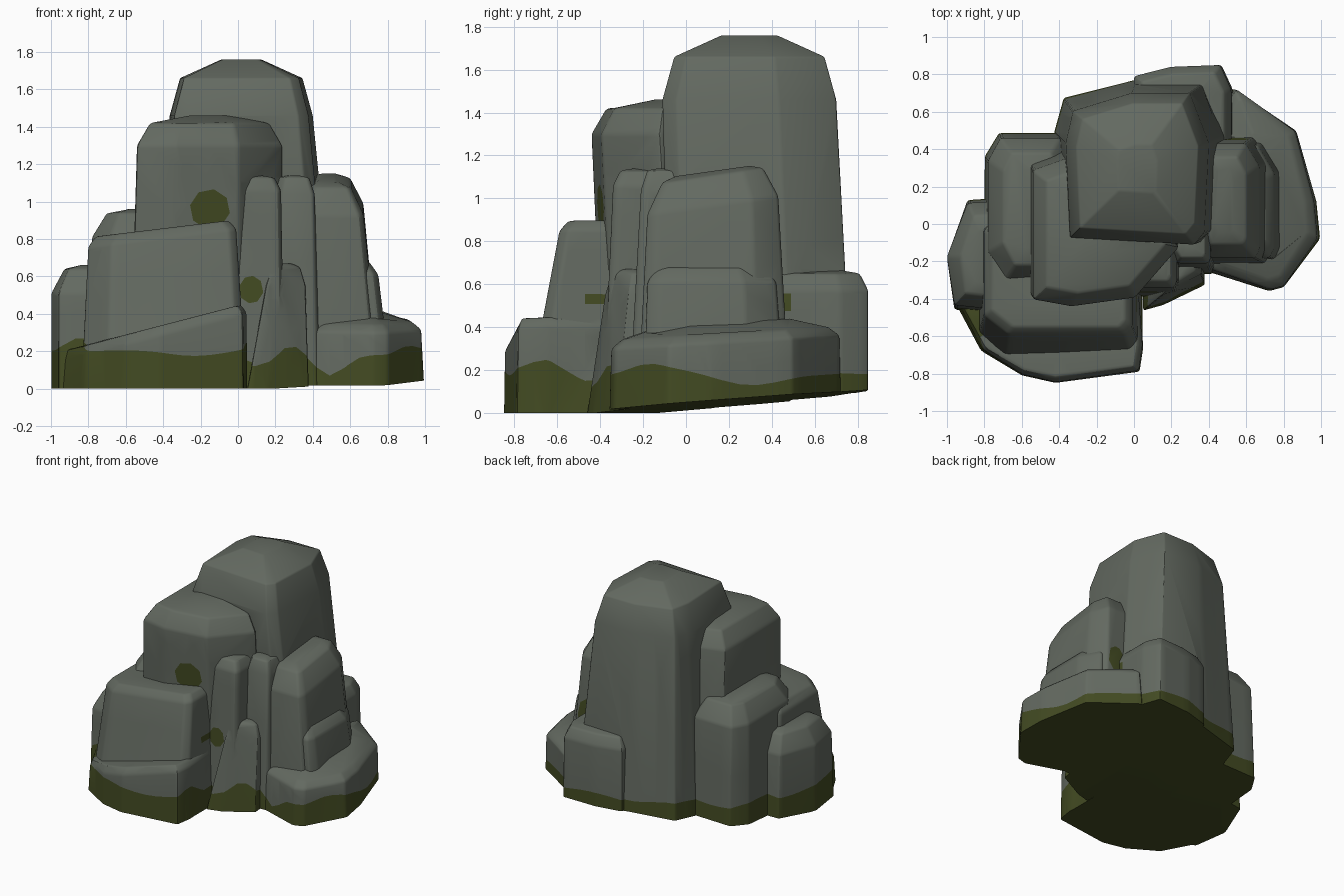
import bpy, bmesh, math
from mathutils import Vector

if "Cube" in bpy.data.objects:
    bpy.data.objects.remove(bpy.data.objects["Cube"])


def material(name, rgb):
    m = bpy.data.materials.new(name)
    m.diffuse_color = (*rgb, 1)
    m.use_nodes = True
    m.node_tree.nodes["Principled BSDF"].inputs["Base Color"].default_value = m.diffuse_color
    return m


stone = material("grey_green_stone", (0.125, 0.142, 0.118))
moss = material("dark_moss", (0.055, 0.069, 0.016))
parts = []


def chamfered(x0, x1, y0, y1, c=0.2):
    """Rectangle outline with cut corners, each cut a little uneven."""
    w, d = (x1 - x0) * c, (y1 - y0) * c
    return [(x0 + w, y0), (x1 - w * 0.3, y0), (x1, y0 + d * 0.4), (x1, y1 - d),
            (x1 - w, y1), (x0 + w * 0.7, y1), (x0, y1 - d * 0.8), (x0, y0 + d)]


def boulder(name, base, top, z, drop=0.08, inset=0.05, crown=0.02, slope=(0, 0), bevel=0.014):
    """Convex stone: base outline, tapered to the top box at z - drop, then a chamfer and a crown."""
    xs, ys = [p[0] for p in base], [p[1] for p in base]
    x0, y0, w, d = min(xs), min(ys), max(xs) - min(xs), max(ys) - min(ys)
    X0, X1, Y0, Y1 = top

    def ring(k):
        return [(X0 + k + (x - x0) / w * (X1 - X0 - 2 * k),
                 Y0 + k + (y - y0) / d * (Y1 - Y0 - 2 * k)) for x, y in base]
    bm = bmesh.new()
    for x, y in base:
        bm.verts.new((x, y, -0.05))
    small = min(X1 - X0, Y1 - Y0)
    for k, h in ((0, z - drop), (inset, z), (max(inset, small * 0.36), z + crown)):
        for x, y in ring(k):
            bm.verts.new((x, y, h + slope[0] * x + slope[1] * y))
    bmesh.ops.convex_hull(bm, input=bm.verts)
    bmesh.ops.delete(bm, geom=[v for v in bm.verts if not v.link_faces], context='VERTS')
    bmesh.ops.dissolve_limit(bm, angle_limit=math.radians(6), verts=bm.verts, edges=bm.edges)
    bmesh.ops.recalc_face_normals(bm, faces=bm.faces)
    me = bpy.data.meshes.new(name)
    bm.to_mesh(me)
    bm.free()
    ob = bpy.data.objects.new(name, me)
    bpy.context.collection.objects.link(ob)
    b = ob.modifiers.new("bevel", 'BEVEL')
    b.width, b.segments = bevel, 2
    b.limit_method, b.angle_limit = 'ANGLE', math.radians(20)
    parts.append(ob)


# tall summit and the shoulder tower to its left
boulder("summit", [(-0.4, -0.03), (0.45, -0.07), (0.52, 0.0), (0.55, 0.5), (0.42, 0.78), (0.02, 0.78), (-0.38, 0.68), (-0.43, 0.5)],
        (-0.365, 0.4, -0.11, 0.7), 1.66, 0.2, 0.055, 0.1)
boulder("shoulder", [(-0.58, -0.34), (-0.36, -0.38), (0.0, -0.33), (0.25, -0.04), (-0.3, 0.5), (-0.58, 0.4)],
        (-0.54, 0.24, -0.44, 0.38), 1.42, 0.12, 0.07, 0.04)

# left side blocks
boulder("left_block", chamfered(-0.84, 0.05, -0.76, 0.1, 0.16), (-0.8, -0.01, -0.59, 0.05), 0.905, 0.05, 0.04, 0.01, (0.12, 0))
boulder("left_rear_slab", chamfered(-0.8, -0.25, -0.3, 0.49), (-0.78, -0.3, -0.3, 0.46), 0.94, 0.13, 0.08)
boulder("far_left_block", [(-0.96, -0.46), (-0.6, -0.5), (-0.6, 0.15), (-0.89, 0.13), (-1.0, -0.18)],
        (-1.0, -0.6, -0.47, 0.13), 0.64, 0.13, 0.07)

# low ledges around the foot
boulder("front_ledge", [(-0.97, -0.4), (-0.82, -0.68), (-0.6, -0.81), (-0.42, -0.85), (0.03, -0.79), (0.05, -0.66), (0.03, -0.4)],
        (-0.96, 0.045, -0.845, -0.38), 0.445, 0.05, 0.03, 0, (0.26, 0))
boulder("right_ledge", [(0.37, -0.25), (0.72, -0.36), (0.8, -0.34), (1.0, -0.08), (0.98, 0.12), (0.87, 0.5), (0.52, 0.73), (0.3, 0.4)],
        (0.35, 0.98, -0.35, 0.72), 0.36, 0.04, 0.05, 0.05, (0, 0.06))
boulder("back_block", [(0.0, 0.4), (0.53, 0.4), (0.53, 0.72), (0.47, 0.85), (0.2, 0.84), (0.0, 0.79)],
        (0.0, 0.52, 0.4, 0.85), 0.65, 0.08, 0.04)

# right tower with its flared foot
boulder("right_tower", chamfered(0.28, 0.77, -0.23, 0.49), (0.3, 0.67, -0.18, 0.43), 1.09, 0.14, 0.07, 0.02, (0, 0.14))
boulder("right_step", chamfered(0.42, 0.83, -0.2, 0.47, 0.25), (0.4, 0.75, -0.18, 0.42), 0.68, 0.07, 0.05)

# narrow pillars in the front cleft
boulder("middle_pillar", chamfered(-0.05, 0.25, -0.39, 0.1), (-0.05, 0.23, -0.34, 0.1), 1.13, 0.07, 0.035, 0.01)
boulder("inner_pillar", chamfered(0.18, 0.44, -0.27, 0.1), (0.19, 0.41, -0.21, 0.1), 1.13, 0.09, 0.03, 0.01)
boulder("low_pillar", [(0.04, -0.47), (0.15, -0.44), (0.38, -0.33), (0.38, 0.0), (0.04, 0.0)],
        (0.15, 0.36, -0.38, 0.0), 0.65, 0.1, 0.03)

# fuse everything into one rock
rock = parts[0]
for p in parts[1:]:
    m = rock.modifiers.new(p.name, 'BOOLEAN')
    m.operation, m.object, m.solver = 'UNION', p, 'EXACT'
dg = bpy.context.evaluated_depsgraph_get()
me = bpy.data.meshes.new_from_object(rock.evaluated_get(dg))
for p in parts:
    bpy.data.objects.remove(p)
rock = bpy.data.objects.new("rock_outcrop", me)
bpy.context.collection.objects.link(rock)
me.materials.clear()
me.materials.append(stone)
me.materials.append(moss)

bm = bmesh.new()
bm.from_mesh(me)


def cut(co, no, faces=None, remove=False):
    fs = list(bm.faces) if faces is None else faces
    geom = fs + list({e for f in fs for e in f.edges}) + list({v for f in fs for v in f.verts})
    return bmesh.ops.bisect_plane(bm, geom=geom, dist=1e-5, plane_co=co, plane_no=no, clear_inner=remove)


# flat underside: level in front, rising gently toward the back
for co, no in (((0, 0, 0), (0, 0, 1)), ((0, 0, 0.03), (-0.02, -0.08, 1))):
    rim = [e for e in cut(co, no, remove=True)["geom_cut"] if isinstance(e, bmesh.types.BMEdge)]
    bmesh.ops.holes_fill(bm, edges=[e for e in rim if e.is_boundary], sides=0)
bm.normal_update()


# wavy moss line around the foot, with local rises and dips
def tide(v):
    def bump(x, y, r):
        return math.exp(-((v.x - x) ** 2 + (v.y - y) ** 2) / r ** 2)
    return (0.19 + 0.015 * math.sin(9 * v.x + 7 * v.y) - 0.14 * bump(0.5, -0.25, 0.12) - 0.06 * bump(0.1, -0.45, 0.1)
            + 0.08 * bump(-0.85, -0.5, 0.1) + 0.06 * bump(0.1, -0.66, 0.1) - 0.05 * bump(0.95, 0.3, 0.2)
            + 0.05 * bump(0.29, -0.38, 0.07) + 0.03 * bump(0.9, -0.2, 0.15))


def low_walls():
    return [f for f in bm.faces if min(v.co.z for v in f.verts) < 0.33 and f.normal.z > -0.9]


for i in range(-12, 13):
    cut((i * 0.08 + 0.01, 0, 0), (1, 0, 0), low_walls())
    cut((0, i * 0.08 + 0.01, 0), (0, 1, 0), low_walls())
for v in bm.verts:
    v.co.z -= tide(v.co)
cut((0, 0, 0), (0, 0, 1))
for v in bm.verts:
    v.co.z += tide(v.co)
bm.normal_update()
for f in bm.faces:
    c = f.calc_center_median()
    f.material_index = int(c.z < tide(c) or f.normal.z < -0.9)

# moss patches on sheltered faces: centre, half width, half height, depth
for c, w, h, depth in (((-0.15, -0.42, 0.96), 0.1, 0.1, 0.1), ((0.07, -0.38, 0.53), 0.06, 0.07, 0.08),
                       ((0.54, 0.46, 0.58), 0.07, 0.11, 0.06)):
    c = Vector(c)

    def near():
        return [f for f in bm.faces if f.normal.z < 0.6 and f.calc_center_median().y * c.y > 0
                and any(abs(v.co.y - c.y) < depth for v in f.verts)]
    for k in range(8):
        a = k * math.tau / 8 + 0.2
        d = Vector((math.cos(a), 0, math.sin(a)))
        cut(c + Vector((d.x * w, 0, d.z * h)), d, near())
    for f in near():
        q = f.calc_center_median() - c
        if (q.x / w) ** 2 + (q.z / h) ** 2 < 1 and abs(q.y) < depth:
            f.material_index = 1

bmesh.ops.recalc_face_normals(bm, faces=bm.faces)
bm.to_mesh(me)
bm.free()
bpy.context.view_layer.objects.active = rock
rock.select_set(True)
bpy.ops.object.shade_smooth_by_angle(angle=math.radians(28))
